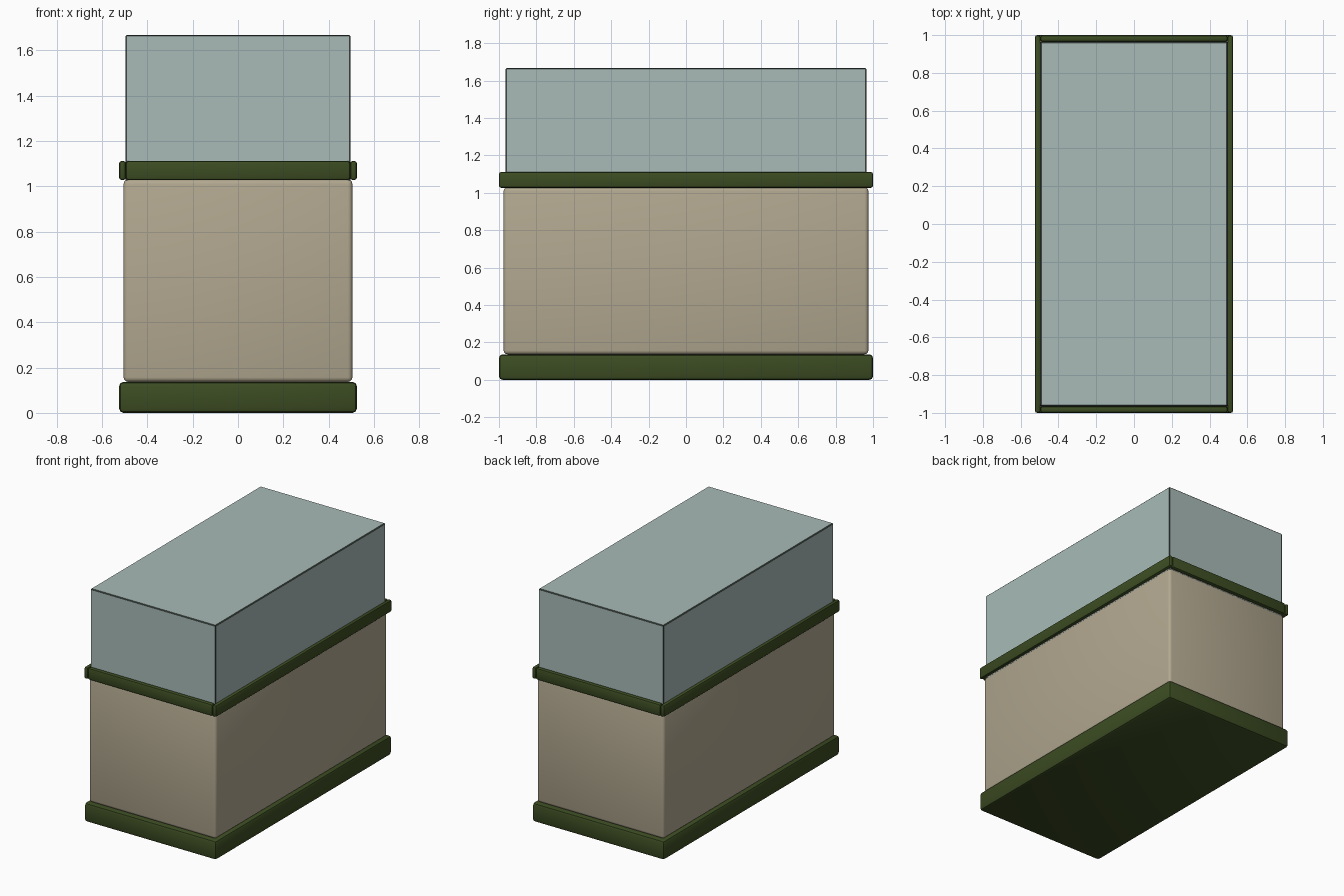
import bpy
from mathutils import Vector

cube = bpy.data.objects.get("Cube")
if cube:
    bpy.data.objects.remove(cube, do_unlink=True)


def material(name, rgb):
    m = bpy.data.materials.new(name)
    m.use_nodes = True
    m.diffuse_color = (*rgb, 1)
    bsdf = next(n for n in m.node_tree.nodes if n.type == 'BSDF_PRINCIPLED')
    bsdf.inputs["Base Color"].default_value = (*rgb, 1)
    return m


green = material("dark green", (0.045, 0.072, 0.016))
beige = material("beige", (0.445, 0.392, 0.279))
glass = material("pale glass", (0.392, 0.497, 0.474))
seam = material("dark seam", (0.045, 0.06, 0.05))


def box(name, low, high, bevel, segments, *mats):
    """Bevelled box between two corners; a second material colours its edges."""
    low, high = Vector(low), Vector(high)
    bpy.ops.mesh.primitive_cube_add(size=1, location=(low + high) / 2)
    ob = bpy.context.object
    ob.name = name
    ob.scale = high - low
    bpy.ops.object.transform_apply(location=False, rotation=False, scale=True)
    for m in mats:
        ob.data.materials.append(m)
    mod = ob.modifiers.new("edges", 'BEVEL')
    mod.width, mod.segments = bevel, segments
    mod.material = len(mats) - 1
    bpy.ops.object.modifier_apply(modifier=mod.name)
    bpy.ops.object.shade_smooth_by_angle()
    return ob


# Plinth and tank body
box("base", (-.525, -1, 0), (.525, 1, .137), .02, 2, green)
box("body", (-.505, -.975, .137), (.505, .975, 1.03), .02, 3, beige)

# Rim boards around the top of the body
for side, s in (("left", 1), ("right", -1)):
    x = sorted((s * .495, s * .525))
    box(side + "_rim", (x[0], -1, 1.027), (x[1], 1, 1.112), .012, 2, green)
for side, s in (("back", 1), ("front", -1)):
    y = sorted((s * .965, s * 1))
    box(side + "_rim", (-.495, y[0], 1.027), (.495, y[1], 1.112), .012, 2, green)

# Glass cover with thin dark edges
box("glass_cover", (-.497, -.965, 1.02), (.497, .965, 1.668), .006, 1, glass, seam)
